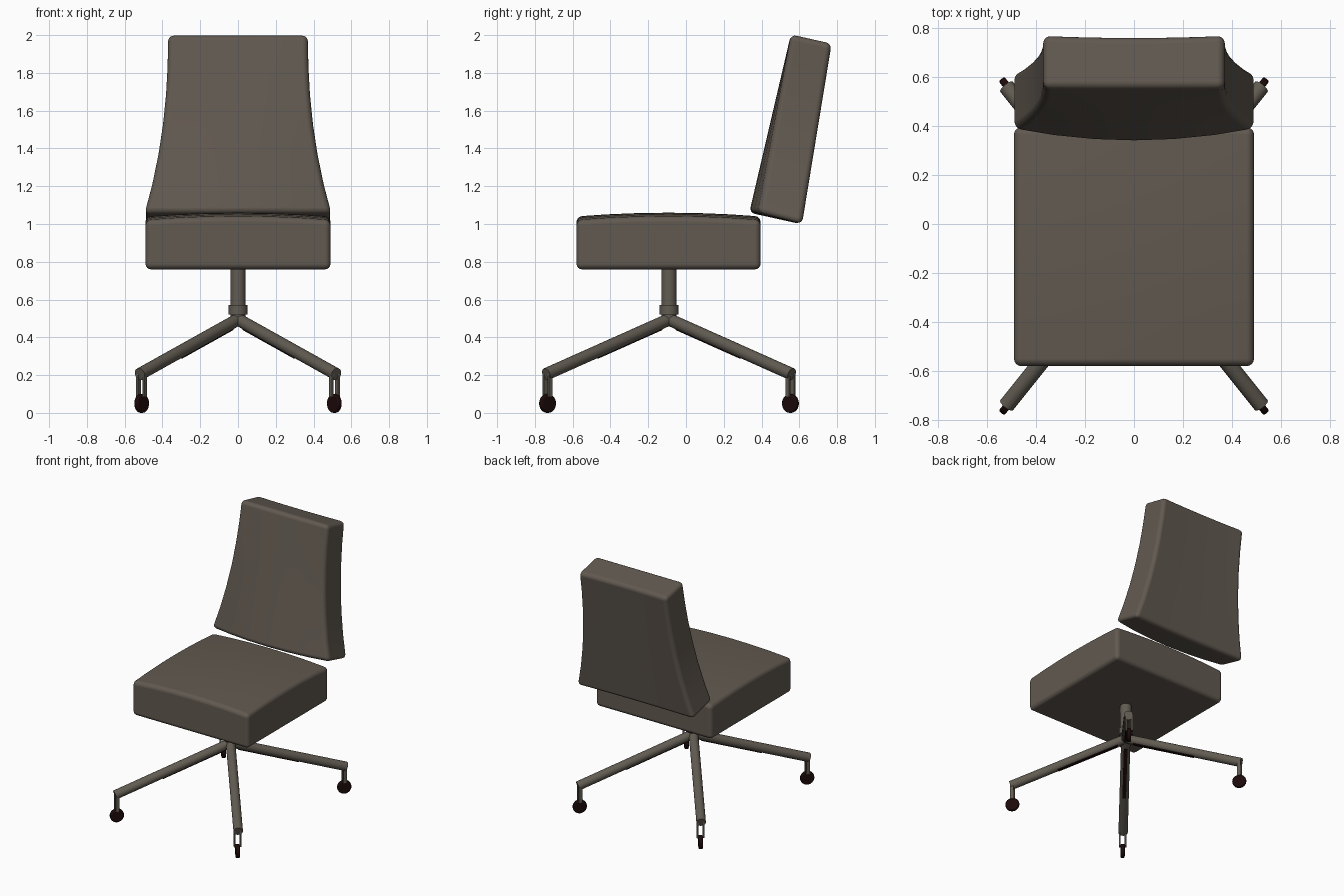
import bpy, bmesh, math
from mathutils import Vector, Matrix

if "Cube" in bpy.data.objects:
    bpy.data.objects.remove(bpy.data.objects["Cube"], do_unlink=True)


def material(name, rgb):
    mat = bpy.data.materials.new(name)
    mat.use_nodes = True
    mat.diffuse_color = (*rgb, 1)
    mat.node_tree.nodes["Principled BSDF"].inputs["Base Color"].default_value = (*rgb, 1)
    return mat


fabric = material("taupe fabric", (0.12, 0.10, 0.08))
metal = material("taupe metal", (0.12, 0.105, 0.083))
rubber = material("dark maroon rubber", (0.012, 0.003, 0.003))


def finish(bm, name, mat, sharp=None):
    bmesh.ops.recalc_face_normals(bm, faces=bm.faces)
    for face in bm.faces:
        face.smooth = True
    mesh = bpy.data.meshes.new(name)
    bm.to_mesh(mesh)
    bm.free()
    if sharp:
        mesh.set_sharp_from_angle(angle=math.radians(sharp))
    mesh.materials.append(mat)
    obj = bpy.data.objects.new(name, mesh)
    bpy.context.collection.objects.link(obj)
    return obj


def bevel(obj, width, segments):
    mod = obj.modifiers.new("rounded edges", "BEVEL")
    mod.width = width
    mod.segments = segments
    mod.limit_method = "ANGLE"
    mod.angle_limit = math.radians(40)
    mod.harden_normals = True


def cushion(name, shape):
    """Subdivided box, reshaped by a function of (-1..1) coordinates."""
    bm = bmesh.new()
    bmesh.ops.create_cube(bm, size=2)
    bmesh.ops.subdivide_edges(bm, edges=bm.edges[:], cuts=5, use_grid_fill=True)
    for v in bm.verts:
        v.co = shape(*v.co)
    bevel(finish(bm, name, fabric), 0.03, 4)


def tube(name, start, end, radius, mat, sides=20):
    start, end = Vector(start), Vector(end)
    axis = end - start
    place = Matrix.Translation((start + end) / 2) @ axis.to_track_quat("Z", "Y").to_matrix().to_4x4()
    bm = bmesh.new()
    bmesh.ops.create_cone(bm, cap_ends=True, segments=sides, radius1=radius,
                          radius2=radius, depth=axis.length, matrix=place)
    return finish(bm, name, mat, 40)


def box(name, center, size, rotation, mat):
    bm = bmesh.new()
    place = Matrix.Translation(center) @ rotation.to_4x4() @ Matrix.Diagonal((*size, 1))
    bmesh.ops.create_cube(bm, size=1, matrix=place)
    return finish(bm, name, mat, 40)


# Cushions: crowned seat and tapering, reclined backrest
def seat_shape(u, v, w):
    top = 1.06 - 0.02 * u * u - 0.02 * v * v
    return Vector((0.49 * u, -0.0925 + 0.4875 * v, top if w > 0.99 else
                   0.76 + (top - 0.76) * (w + 1) / 2))


def back_shape(u, v, w):
    t, depth = (w + 1) / 2, (v + 1) / 2
    low = Vector((0.335, 1.06)).lerp(Vector((0.615, 1.0)), depth)
    high = Vector((0.555, 2.003)).lerp(Vector((0.772, 1.955)), depth)
    y, z = low.lerp(high, t)
    half = 0.37 + 0.125 * (1 - t) ** 2.2
    y += 0.05 * u * u * (1 - t) * (1 - depth) - 0.008 * (1 - u * u) * depth
    return Vector((half * u, y, z))


cushion("seat_cushion", seat_shape)
cushion("backrest_cushion", back_shape)

# Column and collar
HUB = Vector((0, -0.09, 0.495))
tube("column", HUB, (0, HUB.y, 0.78), 0.04, metal, 24)
tube("collar", (0, HUB.y, 0.52), (0, HUB.y, 0.57), 0.05, metal, 24)

# Four splayed legs, each with a fork and a wheel
for side, sx in (("left", 1), ("right", -1)):
    for end, sy in (("front", -1), ("rear", 1)):
        label = f"{end}_{side}"
        tip = HUB + Vector((0.52 * sx, 0.65 * sy, -0.29))
        tube("leg_" + label, HUB, tip, 0.033, metal)

        outward = Vector((tip.x, tip.y - HUB.y, 0)).normalized()
        across = Vector((-outward.y, outward.x, 0))
        turn = Matrix((outward, across, Vector((0, 0, 1)))).transposed()

        # Dark strip beneath the inner part of the leg
        along = (tip - HUB).normalized()
        under = along.cross(across)
        if under.z > 0:
            under = -under
        frame = Matrix((along, across, along.cross(across))).transposed()
        box("underside_strip_" + label, HUB.lerp(tip, 0.34) + under * 0.031,
            (0.46, 0.026, 0.008), frame, rubber)

        caster = Vector((0.51 * sx, HUB.y + 0.643 * sy, 0))
        for n, offset in (("a", -0.021), ("b", 0.021)):
            box(f"fork_{label}_{n}", caster + across * offset + Vector((0, 0, 0.145)),
                (0.026, 0.012, 0.12), turn, metal)
        center = caster + Vector((0, 0, 0.05))
        wheel = tube("wheel_" + label, center - across * 0.015, center + across * 0.015,
                     0.05, rubber, 24)
        bevel(wheel, 0.009, 3)
